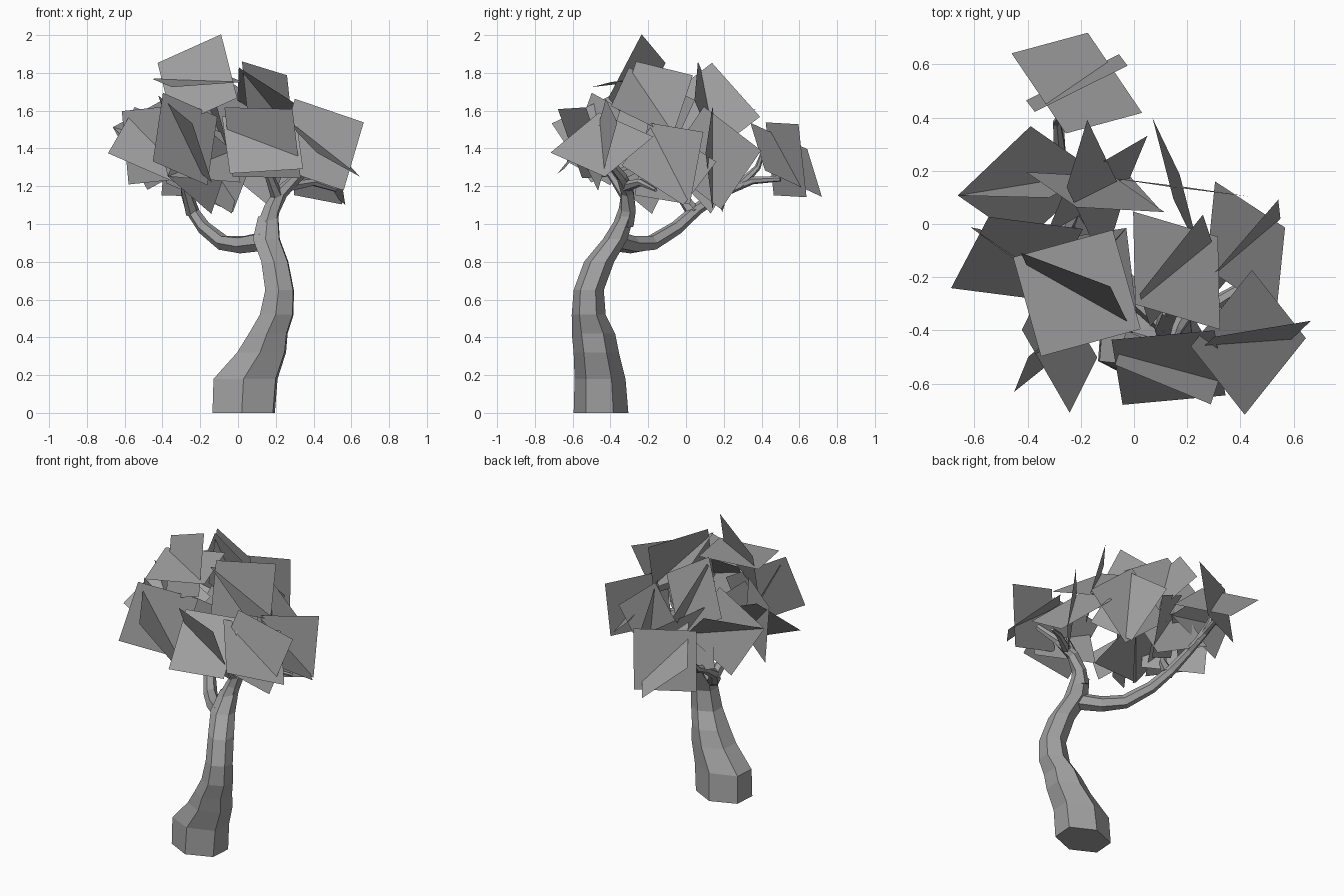
import bpy, bmesh, math
from mathutils import Vector, Matrix

cube = bpy.data.objects.get("Cube")
if cube:
    bpy.data.objects.remove(cube, do_unlink=True)

grey = bpy.data.materials.new("plain grey")
grey.use_nodes = True
grey.diffuse_color = (0.36, 0.36, 0.36, 1)
grey.node_tree.nodes["Principled BSDF"].inputs["Base Color"].default_value = grey.diffuse_color

SIDES = 6
CARD = 0.39                      # side of a foliage card
SPREAD = math.radians(32)        # half the angle between crossed cards


def finish(name, bm):
    mesh = bpy.data.meshes.new(name)
    bm.to_mesh(mesh)
    bm.free()
    mesh.materials.append(grey)
    obj = bpy.data.objects.new(name, mesh)
    bpy.context.collection.objects.link(obj)


def loft(name, rings):
    """Skin a closed, flat-faced tube over rings of points."""
    bm = bmesh.new()
    loops = [[bm.verts.new(p) for p in ring] for ring in rings]
    for low, high in zip(loops, loops[1:]):
        for i in range(SIDES):
            j = (i + 1) % SIDES
            bm.faces.new((low[i], low[j], high[j], high[i]))
    bm.faces.new(loops[0][::-1])
    bm.faces.new(loops[-1])
    bmesh.ops.recalc_face_normals(bm, faces=bm.faces)
    finish(name, bm)


def angles(turn):
    return [turn + math.tau * i / SIDES for i in range(SIDES)]


def trunk(name, sections):
    """Horizontal oval rings: x, y, z, radius in x, radius in y."""
    loft(name, [[Vector((x + rx * math.cos(a), y + ry * math.sin(a), z)) for a in angles(-0.58)]
                for x, y, z, rx, ry in sections])


def branch(name, path, start, end):
    """Tapered tube that follows a path."""
    pts = [Vector(p) for p in path]
    rings = []
    for i, p in enumerate(pts):
        along = (pts[min(i + 1, len(pts) - 1)] - pts[max(i - 1, 0)]).normalized()
        side = along.cross(Vector((0.5, -0.6, 0.6))).normalized()
        other = along.cross(side)
        r = start + (end - start) * i / (len(pts) - 1)
        rings.append([p + r * (side * math.cos(a) + other * math.sin(a)) for a in angles(0)])
    loft(name, rings)


def leaf_cluster(name, centre, axis, facing, twists):
    """Two square cards that cross along an axis, each twisted in its own plane."""
    centre, axis, facing = Vector(centre), Vector(axis).normalized(), Vector(facing)
    across = axis.cross(facing).normalized()
    half = CARD / math.sqrt(2)
    bm = bmesh.new()
    for angle, twist in zip((-SPREAD, SPREAD), twists):
        wing = Matrix.Rotation(angle, 3, axis) @ across
        c, s = math.cos(math.radians(twist)), math.sin(math.radians(twist))
        u, v = axis * c + wing * s, wing * c - axis * s
        bm.faces.new([bm.verts.new(centre + half * d) for d in (u, v, -u, -v)])
    finish(name, bm)


# Trunk with a flared foot
trunk("trunk", [
    (0.03, -0.45, 0.00, 0.185, 0.145),
    (0.04, -0.455, 0.18, 0.19, 0.135),
    (0.125, -0.475, 0.32, 0.145, 0.12),
    (0.16, -0.49, 0.42, 0.115, 0.115),
    (0.205, -0.515, 0.52, 0.10, 0.09),
    (0.22, -0.515, 0.65, 0.085, 0.08),
    (0.195, -0.46, 0.80, 0.08, 0.08),
    (0.15, -0.375, 0.92, 0.08, 0.065),
    (0.16, -0.32, 1.04, 0.06, 0.045),
])

# Branches
branch("right_branch", [(0.155, -0.33, 1.0), (0.18, -0.31, 1.08), (0.23, -0.31, 1.17),
                        (0.32, -0.34, 1.25), (0.42, -0.42, 1.35)], 0.054, 0.02)
branch("left_branch", [(0.14, -0.38, 0.91), (0.02, -0.28, 0.89), (-0.08, -0.18, 0.9),
                       (-0.18, -0.05, 0.98), (-0.25, 0.06, 1.08), (-0.28, 0.2, 1.17),
                       (-0.28, 0.35, 1.23), (-0.24, 0.5, 1.24)], 0.054, 0.015)

# Twigs that carry the foliage
branch("front_twig", [(0.21, -0.31, 1.14), (0.16, -0.4, 1.27), (0.13, -0.48, 1.4)], 0.035, 0.01)
branch("side_twig", [(0.27, -0.32, 1.2), (0.4, -0.24, 1.22), (0.52, -0.16, 1.18)], 0.03, 0.01)
branch("left_twig", [(-0.24, 0.04, 1.06), (-0.28, -0.06, 1.2), (-0.36, -0.12, 1.38)], 0.038, 0.01)
branch("back_twig", [(-0.28, 0.28, 1.2), (-0.29, 0.38, 1.3), (-0.27, 0.42, 1.42)], 0.025, 0.008)

# Foliage: centre, crossing axis, facing direction, twist of each card
CLUSTERS = {
    "crown": ((-0.215, -0.26, 1.76), (0.87, -0.49, -0.03), (-0.4, -1, 1.3), (0, 19)),
    "upper_right": ((0.16, -0.175, 1.64), (0.33, 0.27, -0.4), (1.3, -0.2, 1), (0, 11)),
    "far_back": ((-0.215, 0.53, 1.34), (0.44, 0.3, -0.55), (0, 1.6, 0.85), (0, -30)),
    "front_right": ((0.43, -0.445, 1.42), (-0.7, -0.05, 0.55), (0.8, -1.1, 1), (25, 0)),
    "right": ((0.42, -0.09, 1.32), (0.26, 0.22, -0.43), (1.32, -0.21, 0.5), (8, 0)),
    "front": ((0.13, -0.54, 1.43), (0.74, -0.2, -0.28), (-0.35, -1.7, 0.3), (14, 25)),
    "front_left": ((-0.28, -0.45, 1.45), (-0.12, -0.05, 0.25), (1.6, -0.5, 0.7), (0, 22)),
    "left": ((-0.44, -0.13, 1.42), (0.61, -0.41, -0.62), (-0.37, -1.44, 0.6), (17, 0)),
    "back_left": ((-0.4, 0.15, 1.44), (0.8, 0.13, -0.22), (0.4, -1.5, 0.5), (0, 0)),
    "back": ((-0.14, 0.145, 1.31), (-0.47, -0.1, 0.72), (-0.37, 1.69, 0), (-9, -14)),
    "back_right": ((0.16, 0.14, 1.35), (-0.1, 0, 1), (0.64, 0.77, 0), (-10, 0)),
    "middle": ((-0.145, 0.12, 1.6), (-0.32, -0.16, 0.83), (1.13, 1.09, 0.65), (14, -6)),
    "inner": ((-0.2, -0.22, 1.32), (0.5, 0.6, 0.2), (0.5, -0.8, 0.6), (0, 0)),
}
for place, cluster in CLUSTERS.items():
    leaf_cluster(place + "_leaves", *cluster)
